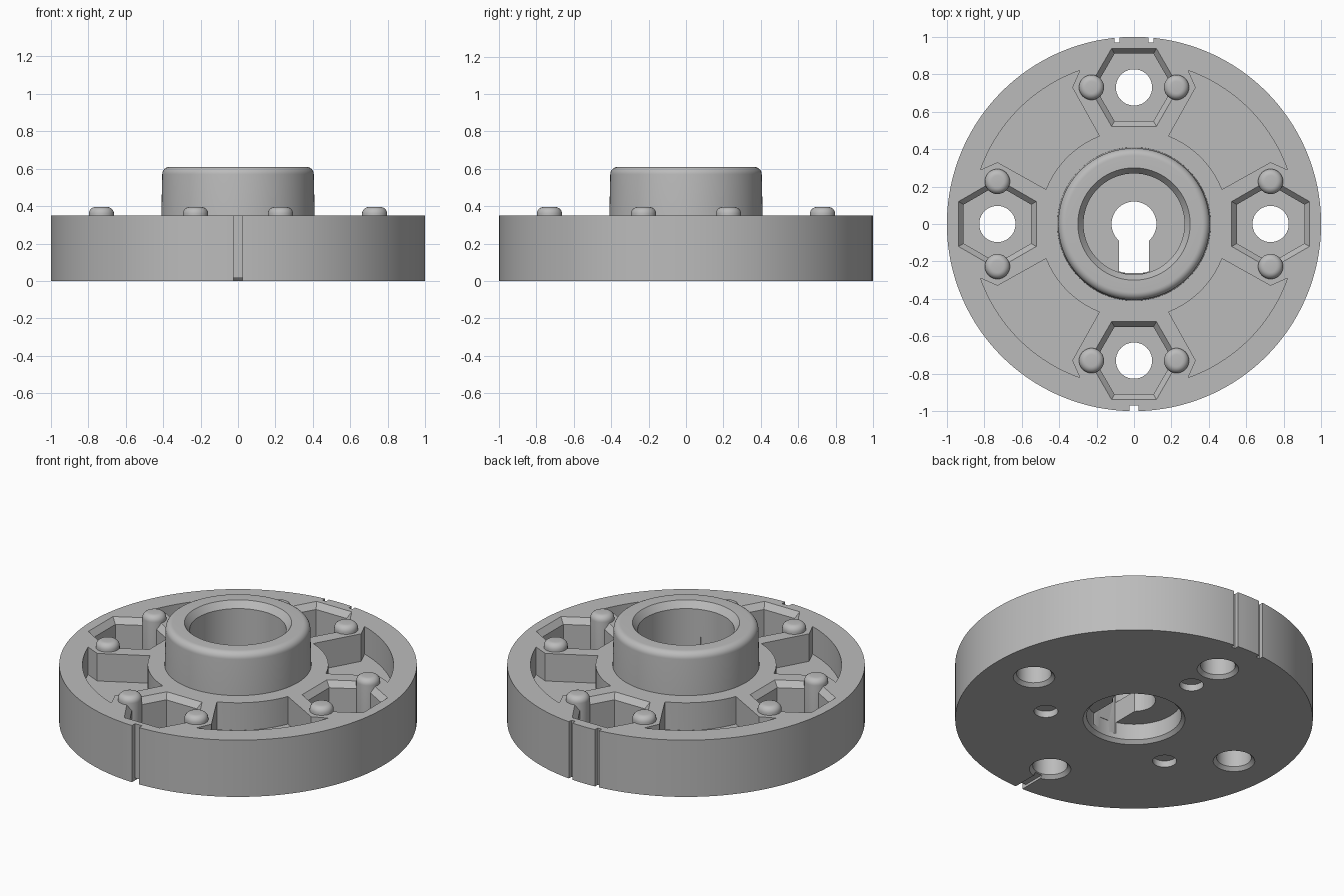
import bpy, bmesh
from math import cos, sin, pi, radians, atan2, hypot
from mathutils import Matrix

if "Cube" in bpy.data.objects:
    bpy.data.objects.remove(bpy.data.objects["Cube"])

grey = bpy.data.materials.new("plain grey")
grey.use_nodes = True
grey.diffuse_color = (0.5, 0.5, 0.5, 1)
grey.node_tree.nodes["Principled BSDF"].inputs["Base Color"].default_value = (0.5, 0.5, 0.5, 1)

TOP, BOLT = 0.35, 0.73


def finish(bm, name):
    bmesh.ops.remove_doubles(bm, verts=bm.verts, dist=1e-5)
    bmesh.ops.recalc_face_normals(bm, faces=bm.faces)
    mesh = bpy.data.meshes.new(name)
    bm.to_mesh(mesh)
    bm.free()
    mesh.materials.append(grey)
    obj = bpy.data.objects.new(name, mesh)
    bpy.context.collection.objects.link(obj)
    return obj


def lathe(name, profile, steps, x=0, y=0):
    """Spin an (r, z) profile about a vertical axis at x, y."""
    bm = bmesh.new()
    verts = [bm.verts.new((r, 0, z)) for r, z in profile]
    edges = [bm.edges.new(pair) for pair in zip(verts, verts[1:])]
    bmesh.ops.spin(bm, geom=verts + edges, axis=(0, 0, 1), cent=(0, 0, 0),
                   angle=2 * pi, steps=steps, use_merge=True)
    bmesh.ops.translate(bm, verts=bm.verts, vec=(x, y, 0))
    return finish(bm, name)


def loft(name, rings, turn=0):
    """Skin between stacked outlines, each given as (points, z)."""
    bm = bmesh.new()
    loops = [[bm.verts.new((x, y, z)) for x, y in pts] for pts, z in rings]
    bm.faces.new(loops[0])
    bm.faces.new(loops[-1])
    for low, high in zip(loops, loops[1:]):
        for i in range(len(low)):
            j = (i + 1) % len(low)
            bm.faces.new((low[i], low[j], high[j], high[i]))
    bmesh.ops.rotate(bm, verts=bm.verts, cent=(0, 0, 0), matrix=Matrix.Rotation(turn, 3, "Z"))
    return finish(bm, name)


def box(name, x0, x1, y0, y1, z0, z1):
    pts = [(x0, y0), (x1, y0), (x1, y1), (x0, y1)]
    return loft(name, [(pts, z0), (pts, z1)])


def arc(r, a0, a1, n):
    return [(r * cos(a0 + (a1 - a0) * i / n), r * sin(a0 + (a1 - a0) * i / n)) for i in range(n + 1)]


def hexagon(r):
    return [(x, y + BOLT) for x, y in arc(r, 0, 5 * pi / 3, 5)]


def cut(target, cutter):
    mod = target.modifiers.new("cut", "BOOLEAN")
    mod.operation, mod.solver, mod.object = "DIFFERENCE", "EXACT", cutter
    bpy.context.view_layer.objects.active = target
    bpy.ops.object.modifier_apply(modifier=mod.name)
    bpy.data.objects.remove(cutter)


# Disc with raised hub, stepped bore and inner web
hub_round = [(0.365 + x, 0.57 + z) for x, z in arc(0.04, 0, pi / 2, 8)]
body = lathe("wheel_body", [(0, 0.12), (0.265, 0.12), (0.265, 0.02), (0.285, 0), (1, 0),
                            (1, TOP), (0.41, TOP)] + hub_round +
             [(0.3, 0.61), (0.27, 0.57), (0.27, 0.25), (0, 0.25)], 160)

# Keyhole through the web
cut(body, lathe("key_bore", [(0, 0.05), (0.12, 0.05), (0.12, 0.4), (0, 0.4)], 48))
cut(body, box("key_slot", -0.08, 0.08, -0.262, 0, 0.05, 0.4))

# Curved pocket outline for one quadrant, mirrored about its diagonal
side = [(0.185, 0.47), (0.33, 0.73), (0.29, 0.82)]
inner = atan2(side[0][1], side[0][0])
outer = atan2(side[2][1], side[2][0])
quadrant = (arc(hypot(*side[0]), pi / 2 - inner, inner, 16) + [side[1]]
            + arc(hypot(*side[2]), outer, pi / 2 - outer, 24) + [(side[1][1], side[1][0])])

hole_profile = [(0, -0.05), (0.165, -0.05), (0.097, 0.02), (0.097, 0.3), (0, 0.3)]
for k in range(4):
    turn = k * pi / 2
    x, y = -BOLT * sin(turn), BOLT * cos(turn)
    cut(body, loft("quadrant_pocket", [(quadrant, 0.18), (quadrant, 0.5)], turn))
    cut(body, loft("nut_pocket", [(hexagon(0.208), 0.14), (hexagon(0.208), 0.315),
                                  (hexagon(0.24), TOP), (hexagon(0.24), 0.4)], turn))
    cut(body, lathe("bolt_hole", hole_profile, 40, x, y))

# Blind holes underneath
for a in (90, 210, 330):
    cut(body, lathe("blind_hole", [(0, -0.05), (0.067, -0.05), (0.067, 0.04), (0, 0.04)], 32,
                    0.5 * cos(radians(a)), 0.5 * sin(radians(a))))

# Rim notches and the groove under the front one
cut(body, box("front_notch", -0.024, 0.024, -1.1, -0.97, -0.1, 0.5))
cut(body, box("front_groove", -0.024, 0.024, -1.1, -0.8, -0.1, 0.015))
for s in (-1, 1):
    cut(body, box("back_notch", s * 0.09 - 0.013, s * 0.09 + 0.013, 0.97, 1.1, -0.1, 0.5))

# Rounded lugs gripping two corners of each nut pocket
lug_profile = [(0, 0.13), (0.067, 0.13)] + [(0.032 + x, 0.36 + z) for x, z in arc(0.035, 0, pi / 2, 6)] + [(0, 0.395)]
parts = [body]
for k in range(4):
    c, s = round(cos(k * pi / 2)), round(sin(k * pi / 2))
    for side_x, label in ((-0.227, "a"), (0.227, "b")):
        parts.append(lathe(f"nut_lug_{k + 1}{label}", lug_profile, 32,
                           c * side_x - s * BOLT, s * side_x + c * BOLT))

bpy.ops.object.select_all(action="DESELECT")
for obj in parts:
    obj.select_set(True)
bpy.context.view_layer.objects.active = body
bpy.ops.object.shade_smooth_by_angle(angle=radians(30))
